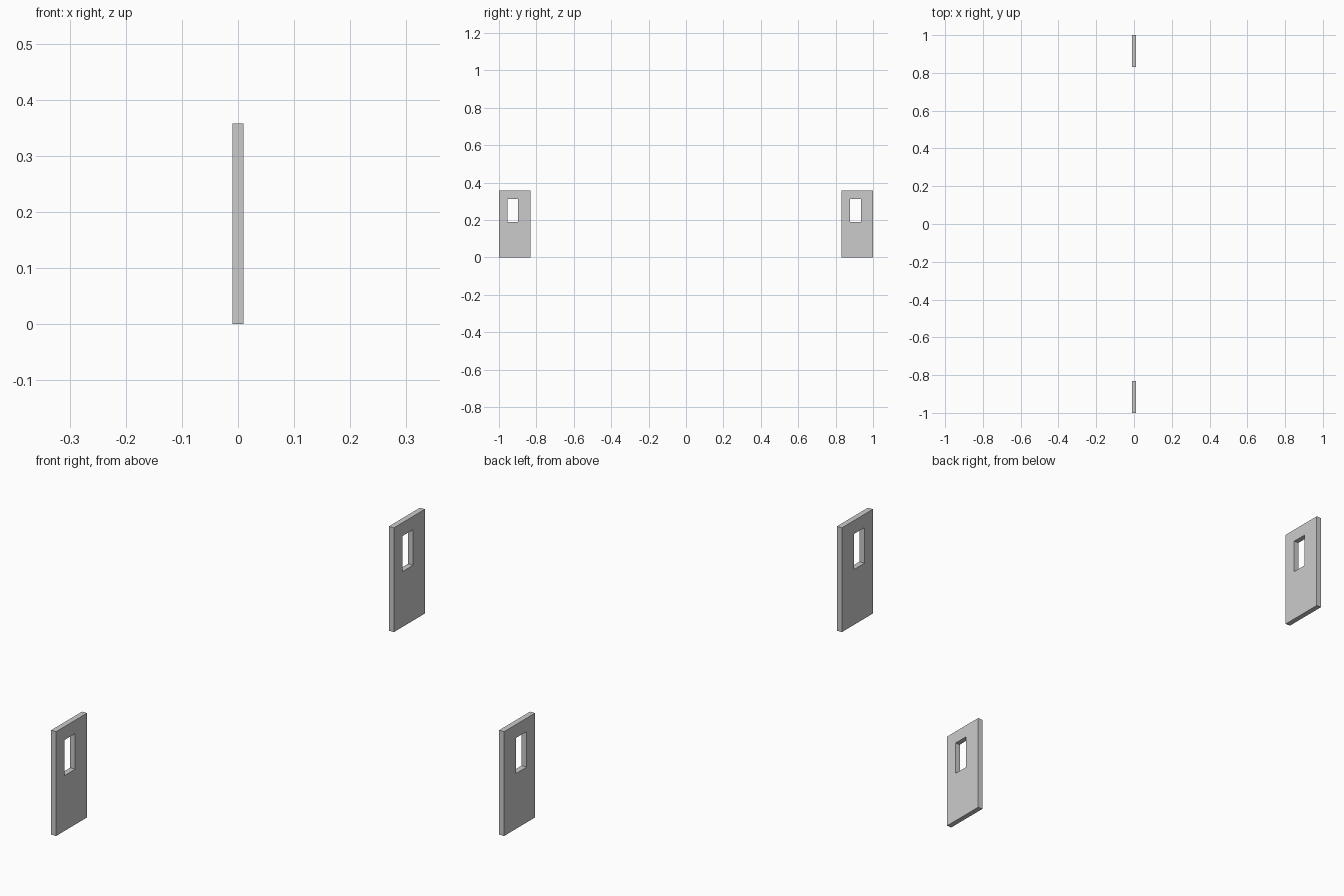
import bpy, bmesh

if "Cube" in bpy.data.objects:
    bpy.data.objects.remove(bpy.data.objects["Cube"])

THICK = 0.019
WIDTH, HEIGHT = 0.168, 0.358
WIN_Y = (0.046, 0.103)
WIN_Z = (0.19, 0.312)


def rect(bm, x, y0, y1, z0, z1):
    return [bm.verts.new((x, y, z)) for y, z in ((y0, z0), (y1, z0), (y1, z1), (y0, z1))]


def door_panel(name, y):
    # Rectangular slab with a window: outer and inner loops on both faces, bridged
    bm = bmesh.new()
    loops = []
    for x in (THICK / 2, -THICK / 2):
        loops.append(rect(bm, x, 0, WIDTH, 0, HEIGHT))
        loops.append(rect(bm, x, *WIN_Y, *WIN_Z))
    out_a, in_a, out_b, in_b = loops
    for a, b in ((out_a, in_a), (in_a, in_b), (in_b, out_b), (out_b, out_a)):
        for i in range(4):
            j = (i + 1) % 4
            bm.faces.new((a[i], a[j], b[j], b[i]))
    bmesh.ops.recalc_face_normals(bm, faces=bm.faces)
    mesh = bpy.data.meshes.new(name)
    bm.to_mesh(mesh)
    bm.free()
    obj = bpy.data.objects.new(name, mesh)
    obj.location.y = y
    bpy.context.collection.objects.link(obj)


# Two identical doors at either end
door_panel("front_door", -1.0)
door_panel("back_door", 1.0 - WIDTH)
